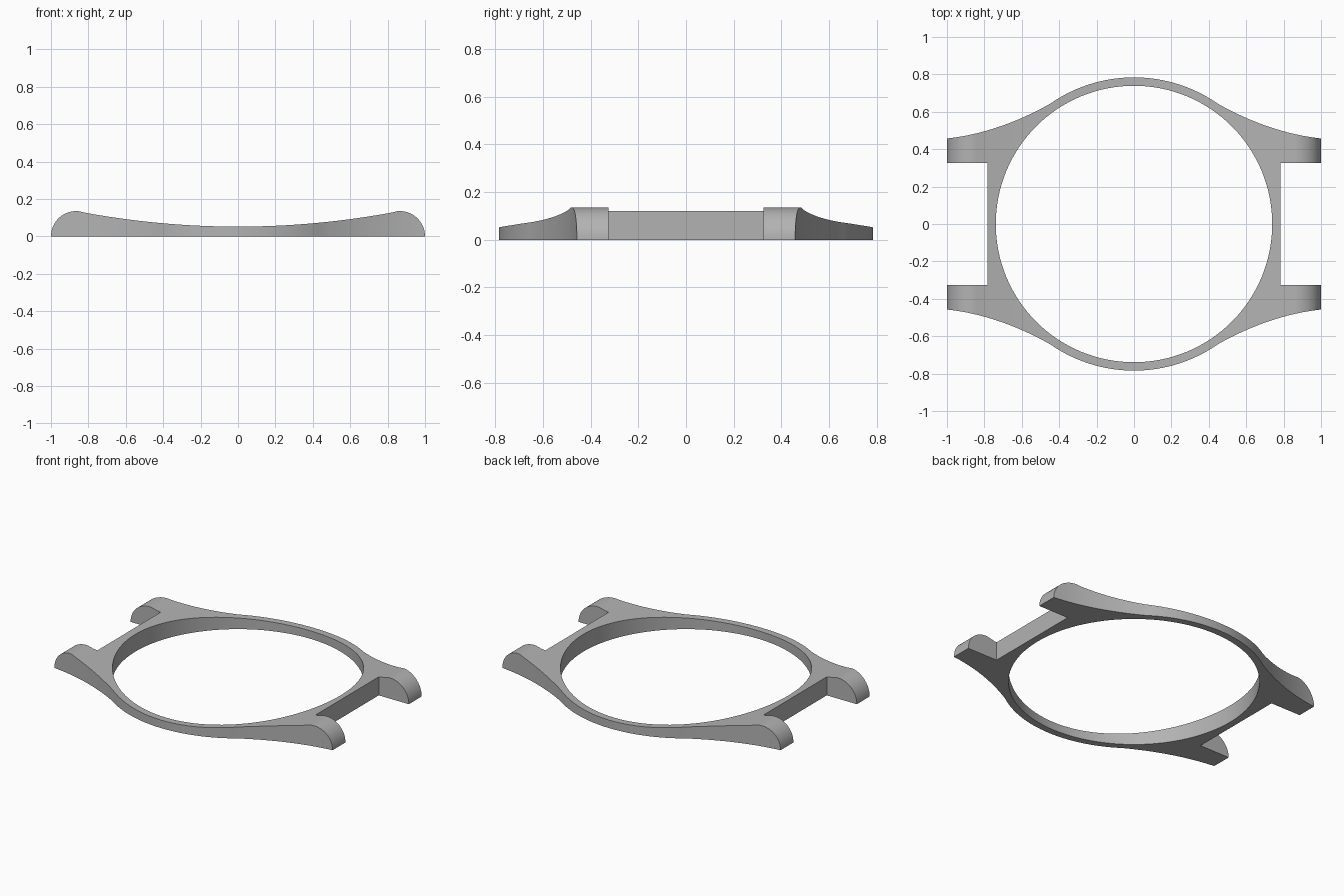
import bpy, bmesh, math

if "Cube" in bpy.data.objects:
    bpy.data.objects.remove(bpy.data.objects["Cube"], do_unlink=True)

HOLE, RING = 0.739, 0.784          # ring radii
LUG_IN, LUG_OUT = 0.325, 0.457     # lug edges at the tip
JOIN_X = 0.45                      # where lugs leave the ring
END_R = 0.135                      # rounded lug tip

metal = bpy.data.materials.new("satin_grey")
metal.use_nodes = True
grey = (0.45, 0.45, 0.45, 1)
metal.diffuse_color = grey
metal.node_tree.nodes["Principled BSDF"].inputs["Base Color"].default_value = grey


def prism(name, points, offset):
    """Extrude a closed outline of 3D points by an offset."""
    bm = bmesh.new()
    face = bm.faces.new([bm.verts.new(p) for p in points])
    moved = bmesh.ops.extrude_face_region(bm, geom=[face])["geom"]
    bmesh.ops.translate(bm, vec=offset, verts=[v for v in moved if isinstance(v, bmesh.types.BMVert)])
    bmesh.ops.recalc_face_normals(bm, faces=bm.faces)
    mesh = bpy.data.meshes.new(name)
    bm.to_mesh(mesh)
    bm.free()
    mesh.materials.append(metal)
    obj = bpy.data.objects.new(name, mesh)
    bpy.context.collection.objects.link(obj)
    return obj


def cut(target, tool, operation):
    mod = target.modifiers.new(operation.title(), 'BOOLEAN')
    mod.operation, mod.solver, mod.object = operation, 'EXACT', tool
    bpy.context.view_layer.objects.active = target
    bpy.ops.object.modifier_apply(modifier=mod.name)
    bpy.data.objects.remove(tool, do_unlink=True)


# Plan outline: quarter from ring top to notch, then mirrored round
join_y = math.sqrt(RING ** 2 - JOIN_X ** 2)
join_angle = math.asin(JOIN_X / RING)
quarter = [(RING * math.sin(join_angle * i / 16), RING * math.cos(join_angle * i / 16))
           for i in range(17)]
for i in range(1, 17):
    t = i / 16
    quarter.append((JOIN_X + (1 - JOIN_X) * t,
                    join_y + (LUG_OUT - join_y) * t - 0.124 * t * (1 - t)))
quarter += [(1, LUG_IN), (RING, LUG_IN)]
right_half = quarter + [(x, -y) for x, y in reversed(quarter)]
outline = right_half + [(-x, y) for x, y in reversed(right_half[1:-1])]
frame = prism("watch_case_frame", [(x, y, 0) for x, y in outline], (0, 0, 0.4))

# Side profile: dished top with rounded lug tips
half = [(0.851 * i / 24, 0.052 + (0.851 * i / 24) ** 2 / 9) for i in range(24)]
for i in range(17):
    a = math.radians(96 * (1 - i / 16))
    half.append((1 - END_R + END_R * math.cos(a), END_R * math.sin(a)))
profile = [(-x, z) for x, z in reversed(half[1:])] + half
dish = prism("profile_cutter", [(x, -1, z) for x, z in profile], (0, 2, 0))
cut(frame, dish, 'INTERSECT')

# Round opening
circle = [(HOLE * math.cos(math.tau * i / 128), HOLE * math.sin(math.tau * i / 128), -0.2)
          for i in range(128)]
cut(frame, prism("opening_cutter", circle, (0, 0, 0.8)), 'DIFFERENCE')

# Smooth curved walls, keep the crisp rims
bpy.ops.object.select_all(action='DESELECT')
frame.select_set(True)
bpy.context.view_layer.objects.active = frame
bpy.ops.object.shade_smooth_by_angle(angle=math.radians(30))
